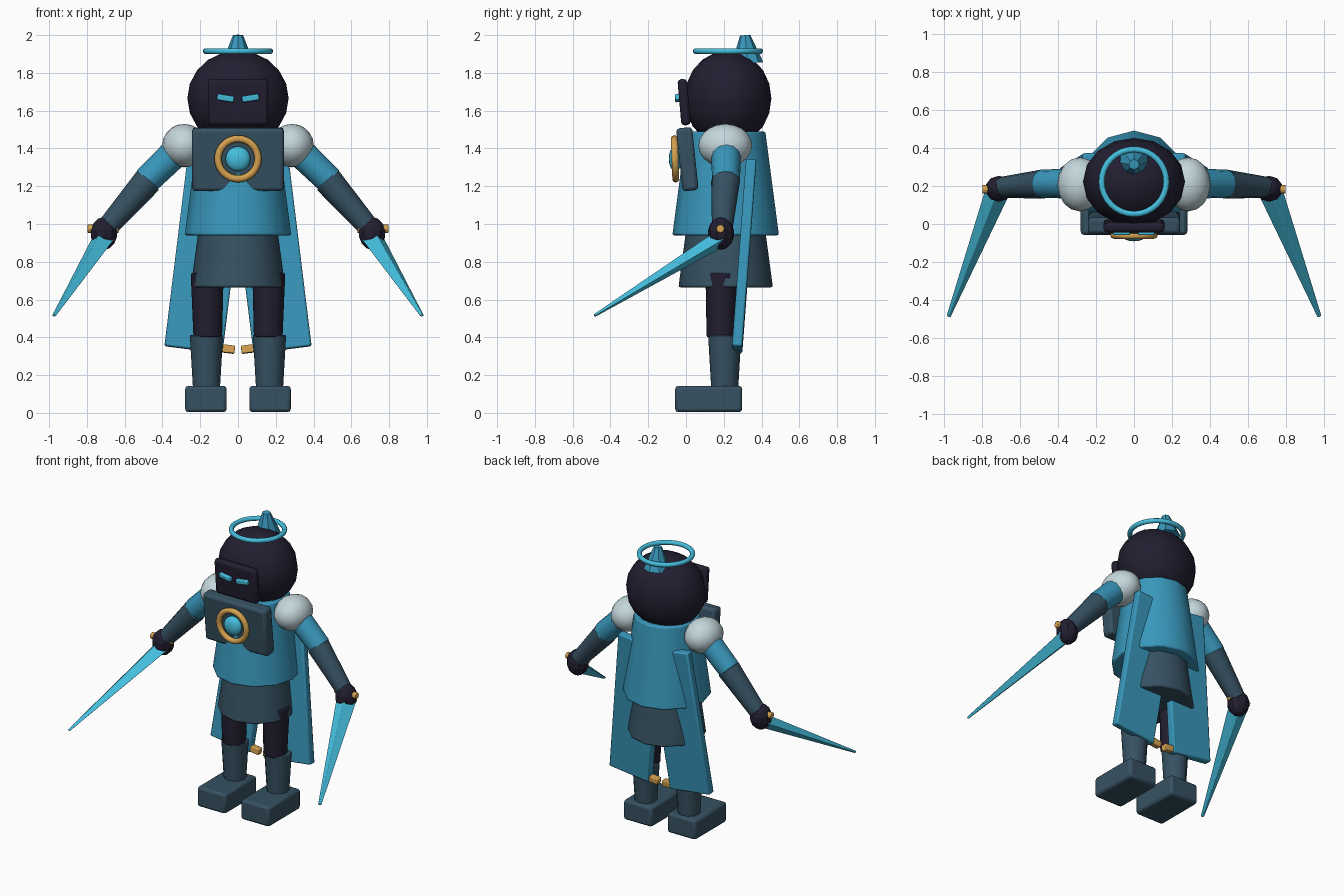
import bpy, bmesh, math
from mathutils import Vector, Matrix, Euler

if "Cube" in bpy.data.objects:
    bpy.data.objects.remove(bpy.data.objects["Cube"])


def material(name, rgb):
    m = bpy.data.materials.new(name)
    m.diffuse_color = (*rgb, 1)
    m.use_nodes = True
    m.node_tree.nodes["Principled BSDF"].inputs["Base Color"].default_value = m.diffuse_color
    return m


TEAL = material("teal cloth", (0.04, 0.31, 0.50))
CYAN = material("bright cyan", (0.06, 0.52, 0.73))
SLATE = material("slate blue", (0.037, 0.083, 0.122))
DARK = material("dark violet", (0.016, 0.013, 0.030))
GOLD = material("gold", (0.66, 0.36, 0.08))
PALE = material("pale grey", (0.55, 0.68, 0.72))


def finish(name, bm, mat, bevel=0.0, angle=35):
    me = bpy.data.meshes.new(name)
    bmesh.ops.recalc_face_normals(bm, faces=bm.faces)
    bm.to_mesh(me)
    bm.free()
    me.materials.append(mat)
    ob = bpy.data.objects.new(name, me)
    bpy.context.collection.objects.link(ob)
    bpy.ops.object.select_all(action='DESELECT')
    bpy.context.view_layer.objects.active = ob
    ob.select_set(True)
    if angle:
        bpy.ops.object.shade_smooth_by_angle(angle=math.radians(angle))
    if bevel:
        b = ob.modifiers.new("soft edges", 'BEVEL')
        b.width, b.segments, b.limit_method = bevel, 2, 'ANGLE'
        b.angle_limit = math.radians(40)
    return ob


def box(name, loc, size, mat, rot=(0, 0, 0), bevel=0.012):
    bm = bmesh.new()
    r = Euler([math.radians(a) for a in rot]).to_matrix().to_4x4()
    bmesh.ops.create_cube(bm, size=1, matrix=Matrix.Translation(loc) @ r @ Matrix.Diagonal((*size, 1)))
    return finish(name, bm, mat, bevel)


def ball(name, loc, radii, mat, u=16, v=10, angle=35):
    bm = bmesh.new()
    bmesh.ops.create_uvsphere(bm, u_segments=u, v_segments=v, radius=1,
                              matrix=Matrix.Translation(loc) @ Matrix.Diagonal((*radii, 1)))
    return finish(name, bm, mat, 0, angle)


def taper(name, a, b, ra, rb, mat, sides=12, bevel=0.0, flat=1.0, angle=35):
    """Tapered prism running from point a to point b."""
    a, b = Vector(a), Vector(b)
    d = b - a
    m = Matrix.Translation((a + b) / 2) @ d.to_track_quat('Z', 'Y').to_matrix().to_4x4()
    bm = bmesh.new()
    bmesh.ops.create_cone(bm, cap_ends=True, segments=sides, radius1=ra, radius2=rb, depth=d.length,
                          matrix=m @ Matrix.Diagonal((1, flat, 1, 1)))
    return finish(name, bm, mat, bevel, angle)


def ring(name, loc, major, minor, mat, tilt=0, n=32, k=10):
    bm = bmesh.new()
    m = Matrix.Translation(loc) @ Matrix.Rotation(math.radians(tilt), 4, 'X')
    loops = []
    for i in range(n):
        t = 2 * math.pi * i / n
        row = []
        for j in range(k):
            p = 2 * math.pi * j / k
            r = major + minor * math.cos(p)
            row.append(bm.verts.new(m @ Vector((r * math.cos(t), r * math.sin(t), minor * math.sin(p)))))
        loops.append(row)
    for i in range(n):
        for j in range(k):
            p, q = loops[i], loops[(i + 1) % n]
            bm.faces.new((p[j], q[j], q[(j + 1) % k], p[(j + 1) % k]))
    return finish(name, bm, mat, 0, 60)


# Robe and skirt
taper("robe", (0, 0.21, 0.94), (0, 0.21, 1.49), 0.282, 0.21, TEAL, 12, 0.01)
taper("skirt", (0, 0.21, 0.665), (0, 0.21, 1.0), 0.25, 0.205, SLATE, 12, 0.01)

# Head, face plate, crest and halo
ball("head", (0, 0.222, 1.665), (0.268, 0.23, 0.253), DARK, 16, 10)
box("face_plate", (0, -0.01, 1.645), (0.32, 0.05, 0.245), DARK, (5, 0, 0), 0.018)
taper("crest", (0, 0.325, 1.85), (0, 0.313, 2.0), 0.085, 0.027, TEAL, 8, 0, 1, 0)
ring("halo", (0, 0.222, 1.915), 0.17, 0.016, CYAN)

# Chest plate with ring and gem
box("chest_plate", (0, 0.007, 1.343), (0.485, 0.085, 0.335), SLATE, (6, 0, 0), 0.018)
ring("chest_ring", (0, -0.058, 1.345), 0.106, 0.019, GOLD, 92)
ball("chest_gem", (0, -0.056, 1.345), (0.066, 0.035, 0.066), CYAN)

for side, s in (("right", 1), ("left", -1)):
    # Eyes
    box(side + "_eye", (s * 0.066, -0.043, 1.667), (0.09, 0.03, 0.032), CYAN, (5, s * -9, 0), 0.006)

    # Arm
    ball(side + "_shoulder", (s * 0.285, 0.208, 1.415), (0.117, 0.142, 0.115), PALE)
    taper(side + "_upper_arm", (s * 0.29, 0.212, 1.418), (s * 0.487, 0.212, 1.228),
          0.08, 0.074, TEAL, 12, 0.006)
    taper(side + "_forearm", (s * 0.475, 0.21, 1.232), (s * 0.69, 0.193, 0.985),
          0.077, 0.056, SLATE, 12, 0.006)
    ball(side + "_hand", (s * 0.71, 0.185, 0.95), (0.074, 0.07, 0.087), DARK, 10, 7, 0)

    # Sword
    taper(side + "_sword_guard", (s * 0.632, 0.182, 0.975), (s * 0.797, 0.182, 0.975),
          0.023, 0.023, GOLD, 8, 0.004)
    taper(side + "_sword_blade", (s * 0.712, 0.185, 0.925), (s * 0.974, -0.485, 0.515),
          0.066, 0.012, CYAN, 4, 0.003, 0.72, 0)

    # Leg
    taper(side + "_thigh", (s * 0.16, 0.185, 0.40), (s * 0.163, 0.19, 0.74),
          0.076, 0.087, DARK, 12, 0.008)
    taper(side + "_shin", (s * 0.167, 0.205, 0.12), (s * 0.167, 0.205, 0.412),
          0.071, 0.088, SLATE, 12, 0.006)
    box(side + "_foot", (s * 0.17, 0.12, 0.0735), (0.22, 0.355, 0.14), SLATE, (0, 0, 0), 0.018)

    # Cape panel and its weight
    box(side + "_cape_panel", (s * 0.175, 0.308, 0.83), (0.31, 0.055, 1.0), TEAL,
        (-4.3, s * -7, 0), 0.01)
    box(side + "_cape_weight", (s * 0.052, 0.272, 0.338), (0.07, 0.045, 0.042), GOLD,
        (-4.3, s * -7, 0), 0.006)
